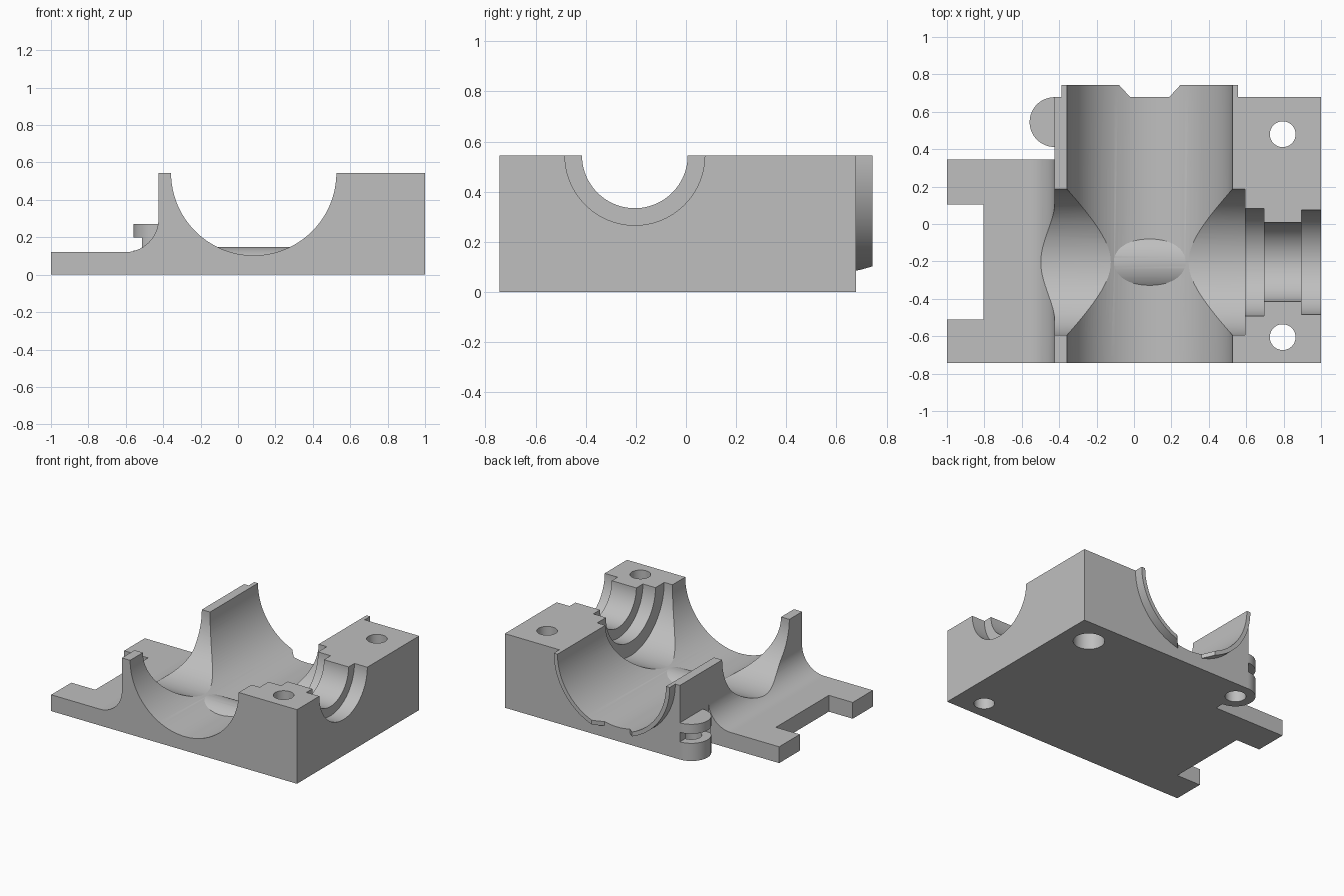
import bpy, bmesh, math
from mathutils import Vector

old = bpy.data.objects.get("Cube")
if old:
    bpy.data.objects.remove(old, do_unlink=True)

grey = bpy.data.materials.new("plain grey")
grey.use_nodes = True
grey.diffuse_color = (0.52, 0.52, 0.52, 1)
grey.node_tree.nodes["Principled BSDF"].inputs["Base Color"].default_value = grey.diffuse_color


def prism(name, points, axis, low, high):
    """Extrude a 2D outline along an axis: x takes (y, z), y takes (x, z), z takes (x, y)."""
    place = {"x": lambda a, b, t: (t, a, b),
             "y": lambda a, b, t: (a, t, b),
             "z": lambda a, b, t: (a, b, t)}[axis]
    bm = bmesh.new()
    face = bm.faces.new([bm.verts.new(place(a, b, low)) for a, b in points])
    grown = bmesh.ops.extrude_face_region(bm, geom=[face])["geom"]
    shift = Vector(place(0, 0, high - low))
    bmesh.ops.translate(bm, vec=shift, verts=[v for v in grown if isinstance(v, bmesh.types.BMVert)])
    bmesh.ops.recalc_face_normals(bm, faces=bm.faces)
    mesh = bpy.data.meshes.new(name)
    bm.to_mesh(mesh)
    bm.free()
    mesh.materials.append(grey)
    obj = bpy.data.objects.new(name, mesh)
    bpy.context.collection.objects.link(obj)
    return obj


def arc(a, b, radius, start=0, end=360, steps=96):
    count = steps if end - start == 360 else steps + 1
    angles = [math.radians(start + (end - start) * i / steps) for i in range(count)]
    return [(a + radius * math.cos(t), b + radius * math.sin(t)) for t in angles]


def rect(a0, a1, b0, b1):
    return [(a0, b0), (a1, b0), (a1, b1), (a0, b1)]


def combine(operation, tool):
    mod = body.modifiers.new("combine", "BOOLEAN")
    mod.operation = operation
    mod.solver = "EXACT"
    mod.object = tool
    bpy.context.view_layer.objects.active = body
    bpy.ops.object.modifier_apply(modifier=mod.name)
    bpy.data.objects.remove(tool, do_unlink=True)


def add(*args):
    combine("UNION", prism(*args))


def cut(*args):
    combine("DIFFERENCE", prism(*args))


TOP, FRONT, BACK, LIP = 0.545, -0.743, 0.678, 0.743
WALL = -0.425          # outer face of the thin wall
BORE_X, BORE_R = 0.084, 0.442
CROSS_Y = -0.204
LUG_Y = 0.545

# Main block
body = prism("bearing_housing", rect(WALL, 1, 0, TOP), "y", FRONT, BACK)

# Forked foot with a fillet against the wall
foot = [(-1, 0), (-0.3, 0), (-0.3, 0.3)] + arc(-0.605, 0.3, 0.18, -90, 0, 24)[::-1] + [(-1, 0.12)]
add("foot", foot, "y", FRONT, 0.345)
cut("fork_gap", rect(-1.2, -0.805, -0.51, 0.105), "z", -0.2, 0.4)

# Hinge lug and rear lip
add("lug", arc(WALL, LUG_Y, 0.133), "z", 0, 0.27)
add("rear_lip", arc(BORE_X, TOP, 0.472, 180, 360), "y", 0.6, LIP)

# Main bore, front to back
cut("main_bore", arc(BORE_X, TOP, BORE_R, steps=128), "y", -1, 1)

# Stepped cross bore
for radius, low, high in ((0.39, -0.9, 0.593), (0.288, 0.3, 0.695),
                          (0.211, 0.3, 1.2), (0.279, 0.895, 1.2)):
    cut("cross_bore", arc(CROSS_Y, TOP, radius), "x", low, high)

# Screw holes, one with a counterbore underneath
for y in (0.48, -0.605):
    cut("screw_hole", arc(0.795, y, 0.069, steps=48), "z", -0.2, 1)
cut("counterbore", arc(0.795, 0.48, 0.105, steps=48), "z", -0.2, 0.12)

# Lug pin hole and slot
cut("pin_hole", arc(WALL, LUG_Y, 0.07, steps=48), "z", -0.2, 0.27)
cut("lug_slot", rect(-0.7, WALL, 0.445, 0.9), "z", 0.13, 0.2)

# Gap with slanted ends in the lip
cut("lip_gap", [(-0.135, 0.803), (-0.02, BACK), (0.188, BACK), (0.303, 0.803)], "z", -0.1, 0.3)

# Rounded rise in the bore floor
rise = arc(CROSS_Y, -0.05, 0.197, 25, 155, 48)
add("floor_rise", rise, "x", -0.14, 0.31)

# Smooth the curved walls, keep the edges crisp
bpy.ops.object.select_all(action="DESELECT")
body.select_set(True)
bpy.context.view_layer.objects.active = body
bpy.ops.object.shade_smooth_by_angle(angle=math.radians(25))
